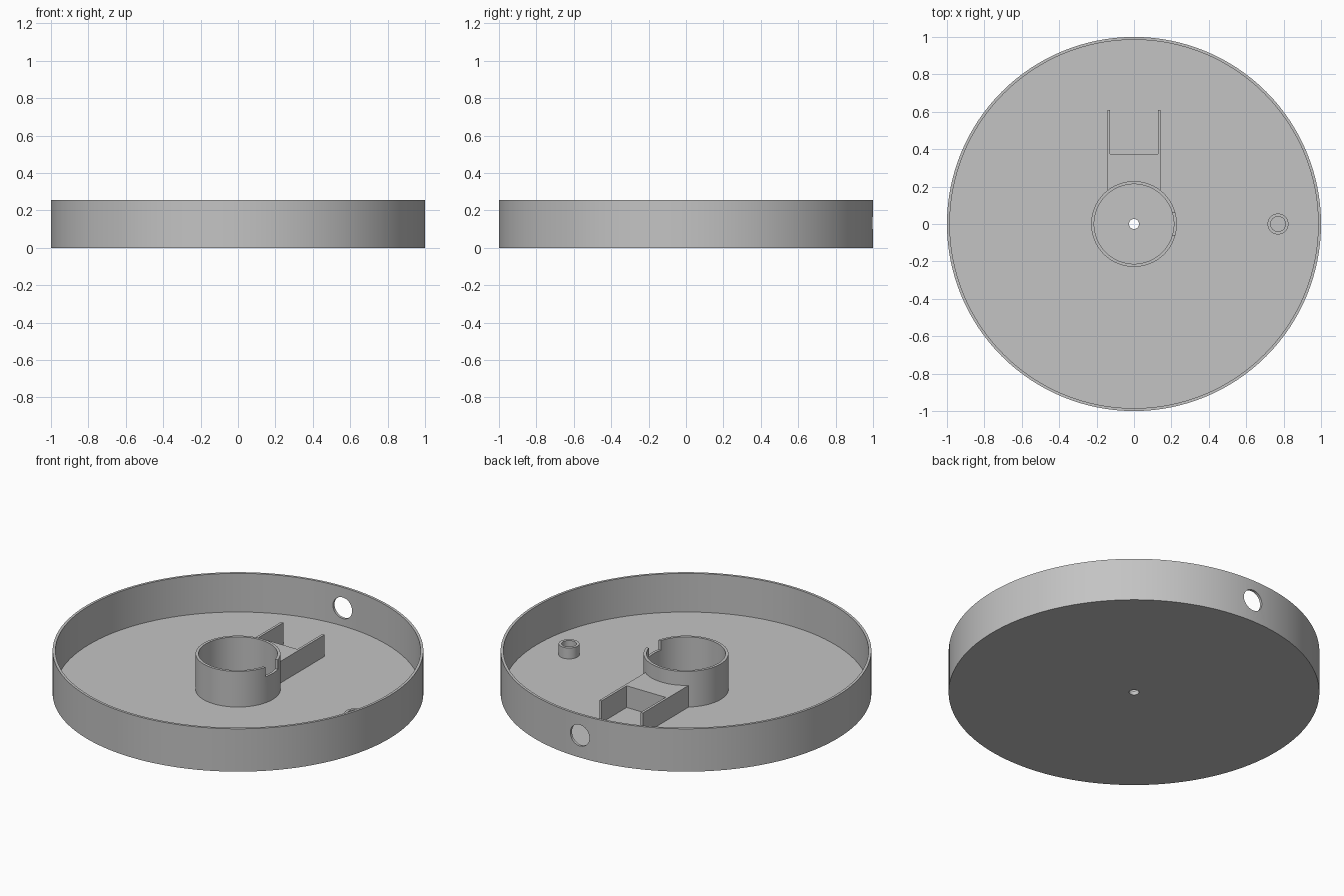
import bpy, bmesh, math

if "Cube" in bpy.data.objects:
    bpy.data.objects.remove(bpy.data.objects["Cube"])

grey = bpy.data.materials.new("plain grey")
grey.diffuse_color = (0.55, 0.55, 0.55, 1)
grey.use_nodes = True
grey.node_tree.nodes["Principled BSDF"].inputs["Base Color"].default_value = grey.diffuse_color

FLOOR = 0.025   # top of the base plate
SINK = 0.012    # parts start slightly inside the plate


def finish(name, bm):
    bmesh.ops.recalc_face_normals(bm, faces=bm.faces[:])
    mesh = bpy.data.meshes.new(name)
    bm.to_mesh(mesh)
    bm.free()
    obj = bpy.data.objects.new(name, mesh)
    bpy.context.collection.objects.link(obj)
    mesh.materials.append(grey)
    return obj


def lathe(name, profile, segments, center=(0, 0)):
    """Revolve a closed (radius, z) profile around a vertical axis."""
    bm = bmesh.new()
    rings = []
    for i in range(segments):
        a = 2 * math.pi * i / segments
        rings.append([bm.verts.new((center[0] + r * math.cos(a),
                                    center[1] + r * math.sin(a), z))
                      for r, z in profile])
    n = len(profile)
    for i in range(segments):
        p, q = rings[i], rings[(i + 1) % segments]
        for j in range(n):
            k = (j + 1) % n
            bm.faces.new((p[j], q[j], q[k], p[k]))
    return finish(name, bm)


def tube(name, inner, outer, z0, z1, segments, center=(0, 0)):
    return lathe(name, [(inner, z0), (outer, z0), (outer, z1), (inner, z1)],
                 segments, center)


def cut(obj, cutter):
    cutter.hide_render = True
    cutter.hide_set(True)
    mod = obj.modifiers.new("cut", 'BOOLEAN')
    mod.operation = 'DIFFERENCE'
    mod.solver = 'EXACT'
    mod.object = cutter
    bpy.context.view_layer.objects.active = obj
    bpy.ops.object.modifier_apply(modifier=mod.name)
    bpy.data.objects.remove(cutter)


def smooth(obj):
    bpy.ops.object.select_all(action='DESELECT')
    obj.select_set(True)
    bpy.context.view_layer.objects.active = obj
    bpy.ops.object.shade_smooth_by_angle(angle=math.radians(30))


# Round tray: plate with centre hole and thin rim
tray = lathe("tray", [(0.027, 0), (1, 0), (1, 0.255), (0.985, 0.255),
                      (0.985, FLOOR), (0.027, FLOOR)], 128)

# Cable hole through the back of the rim
bpy.ops.mesh.primitive_cylinder_add(vertices=48, radius=0.063, depth=0.2,
                                    location=(0, 1, 0.132),
                                    rotation=(math.pi / 2, 0, 0))
cut(tray, bpy.context.object)

# Central hub with a notch on its right side
hub = tube("hub", 0.213, 0.229, FLOOR - SINK, 0.237, 96)
bpy.ops.mesh.primitive_cube_add(size=1, location=(0.22, 0, 0.235))
notch = bpy.context.object
notch.scale = (0.12, 0.115, 0.11)
cut(hub, notch)

# Small hollow post
post = tube("post", 0.04, 0.056, FLOOR - SINK, 0.09, 48, (0.77, 0))

# Bracket: block with two arms, hugging the hub
W, T, END, STEP, R = 0.143, 0.015, 0.61, 0.375, 0.221
outline = [(W, END), (W - T, END), (W - T, STEP),
           (T - W, STEP), (T - W, END), (-W, END)]
for i in range(13):
    x = -W + 2 * W * i / 12
    outline.append((x, math.sqrt(R * R - x * x)))
bm = bmesh.new()
face = bm.faces.new([bm.verts.new((x, y, FLOOR - SINK)) for x, y in outline])
side = bmesh.ops.extrude_face_region(bm, geom=[face])
bmesh.ops.translate(bm, vec=(0, 0, 0.154 - FLOOR + SINK),
                    verts=[v for v in side["geom"]
                           if isinstance(v, bmesh.types.BMVert)])
bracket = finish("bracket", bm)

for part in (tray, hub, post):
    smooth(part)
